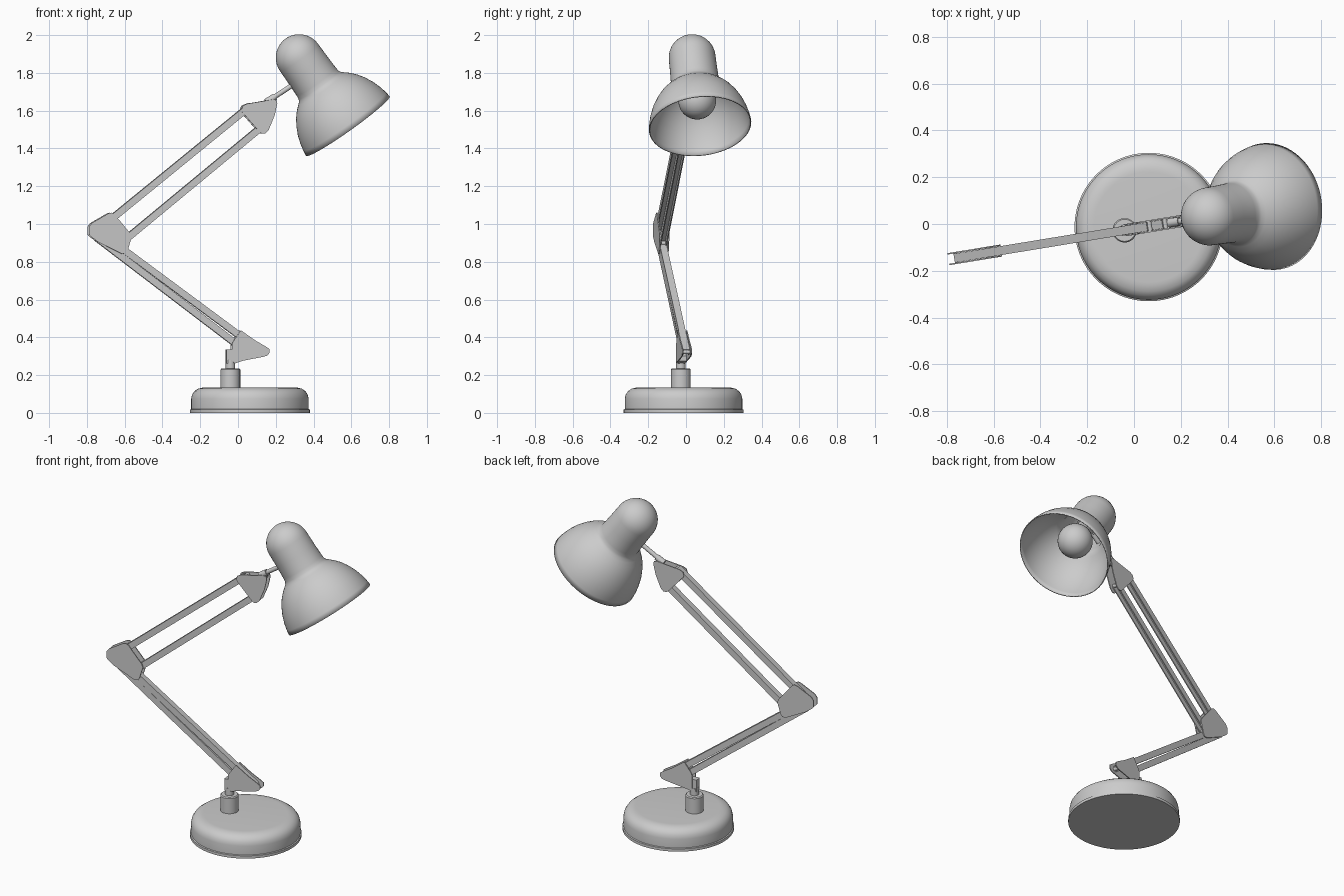
import bpy, bmesh, math
from mathutils import Vector, Matrix

if "Cube" in bpy.data.objects:
    bpy.data.objects.remove(bpy.data.objects["Cube"])

# The whole arm lies in one vertical plane, turned about the post
TURN = math.radians(9.3)
POST = Vector((-0.04, -0.027, 0))
U = Vector((math.cos(TURN), math.sin(TURN), 0))
V = Vector((-math.sin(TURN), math.cos(TURN), 0))
Z = Vector((0, 0, 1))


def P(x, off, z):
    """Front-view x and z, plus an offset across the arm plane, to world."""
    return POST + U * ((x - POST.x) / U.x) + V * off + Z * z


def finish(name, bm, solid=0, fix=True):
    if fix:
        bmesh.ops.recalc_face_normals(bm, faces=bm.faces[:])
    me = bpy.data.meshes.new(name)
    bm.to_mesh(me)
    bm.free()
    ob = bpy.data.objects.new(name, me)
    bpy.context.collection.objects.link(ob)
    bpy.ops.object.select_all(action='DESELECT')
    ob.select_set(True)
    bpy.context.view_layer.objects.active = ob
    bpy.ops.object.shade_smooth_by_angle(angle=math.radians(35))
    if solid:
        m = ob.modifiers.new("thickness", 'SOLIDIFY')
        m.thickness, m.offset = solid, 0
    return ob


def lathe(name, profile, origin, axis=Z, n=64, solid=0):
    """Revolve (radius, height) points about an axis."""
    bm = bmesh.new()
    vs = [bm.verts.new((r, 0, h)) for r, h in profile]
    es = [bm.edges.new(p) for p in zip(vs, vs[1:])]
    bmesh.ops.spin(bm, geom=vs + es, cent=(0, 0, 0), axis=(0, 0, 1),
                   angle=math.tau, steps=n, use_duplicate=False)
    bmesh.ops.remove_doubles(bm, verts=bm.verts[:], dist=1e-5)
    rot = Vector(axis).to_track_quat('Z', 'Y').to_matrix().to_4x4()
    bm.transform(Matrix.Translation(origin) @ rot)
    return finish(name, bm, solid)


def rod(name, a, b, r, n=20):
    d = b - a
    return lathe(name, [(0, 0), (r, 0), (r, d.length), (0, d.length)], a, d, n)


def prism(name, ring0, ring1):
    bm = bmesh.new()
    a = [bm.verts.new(p) for p in ring0]
    b = [bm.verts.new(p) for p in ring1]
    bm.faces.new(a)
    bm.faces.new(b[::-1])
    for i in range(len(a)):
        j = (i + 1) % len(a)
        bm.faces.new((a[i], b[i], b[j], a[j]))
    return finish(name, bm)


def plates(name, outline, pivots):
    """Pair of side plates joined by pivot pins."""
    for side, s in (("front", -1), ("back", 1)):
        prism(f"{name}_{side}_plate", [P(x, s * 0.020, z) for x, z in outline],
              [P(x, s * 0.026, z) for x, z in outline])
    for i, (x, z) in enumerate(pivots):
        rod(f"{name}_pin_{i + 1}", P(x, -0.024, z), P(x, 0.024, z), 0.011)


def bar(name, a, b, w=0.019, h=0.018, t=0.006):
    """Channel section, open on its underside, from a to b."""
    A, B = P(a[0], 0, a[1]), P(b[0], 0, b[1])
    N = (B - A).normalized().cross(V) * -1
    if N.z < 0:
        N.negate()
    sec = [(-w, -h), (-w, h), (w, h), (w, -h),
           (w - t, -h), (w - t, h - t), (t - w, h - t), (t - w, -h)]
    prism(name, [A + V * v + N * k for v, k in sec], [B + V * v + N * k for v, k in sec])


# Base, post and swivel
lathe("base", [(0, 0), (0.317, 0), (0.317, 0.017), (0.311, 0.02), (0.311, 0.075),
               (0.306, 0.097), (0.294, 0.115), (0.275, 0.128), (0.25, 0.134),
               (0.235, 0.135), (0, 0.135)], Vector((0.063, -0.013, 0)), n=96)
lathe("post", [(0, 0.12), (0.052, 0.12), (0.052, 0.23), (0.047, 0.236), (0, 0.236)], POST, n=40)
rod("swivel_neck", POST + Z * 0.23, POST + Z * 0.28, 0.025)
stem = [(-0.063, 0.262), (-0.063, 0.335), (-0.02, 0.335), (0.02, 0.30), (0.02, 0.275), (-0.02, 0.262)]
prism("swivel_stem", [P(x, -0.0195, z) for x, z in stem], [P(x, 0.0195, z) for x, z in stem])

# Arm pivots
low_a, low_a_end = (-0.635, 0.885), (0.125, 0.322)
low_b, low_b_end = (-0.746, 0.925), (0.0, 0.357)
up_a, up_a_end = (-0.757, 0.956), (0.066, 1.627)
up_b, up_b_end = (-0.62, 0.898), (0.132, 1.52)

# Side plates at the foot, elbow and head
plates("foot_bracket", [(0.012, 0.437), (0.085, 0.385), (0.145, 0.35), (0.162, 0.338),
                        (0.163, 0.318), (0.15, 0.303), (0.13, 0.297), (-0.025, 0.267),
                        (-0.036, 0.275), (-0.036, 0.365), (-0.025, 0.385)],
       [low_a_end, low_b_end])
plates("elbow", [(-0.793, 0.985), (-0.778, 1.005), (-0.69, 1.056), (-0.675, 1.06),
                 (-0.66, 1.054), (-0.574, 0.95), (-0.567, 0.93), (-0.588, 0.86),
                 (-0.598, 0.845), (-0.618, 0.842), (-0.745, 0.905), (-0.785, 0.935),
                 (-0.793, 0.945)], [up_a, up_b])
plates("head_bracket", [(0.014, 1.603), (0.02, 1.624), (0.042, 1.636), (0.185, 1.66),
                        (0.2, 1.655), (0.204, 1.64), (0.19, 1.575), (0.158, 1.497),
                        (0.142, 1.48), (0.122, 1.478), (0.106, 1.492), (0.02, 1.59)],
       [up_a_end, up_b_end, (0.18, 1.64)])

# Parallel arm bars
bar("lower_arm_top_bar", low_a, low_a_end, w=0.0185)
bar("lower_arm_bottom_bar", low_b, low_b_end, w=0.0175)
bar("upper_arm_top_bar", up_a, up_a_end)
bar("upper_arm_bottom_bar", up_b, up_b_end)

# Link from arm to lamp head
rod("head_link", P(0.155, 0, 1.648), P(0.35, 0, 1.775), 0.013)
rod("head_link_collar", P(0.15, 0, 1.645), P(0.195, 0, 1.673), 0.019)

# Lamp head: shade, cap and domed end turned as one thin shell
rim = P(0.582, 0, 1.518)
axis = U * -0.585 + Z * 0.811
shade = [(0.269, 0), (0.265, 0.03), (0.257, 0.067), (0.242, 0.112), (0.221, 0.155),
         (0.197, 0.192), (0.170, 0.222), (0.148, 0.241), (0.134, 0.254),
         (0.127, 0.268), (0.1245, 0.29), (0.122, 0.37)]
dome = [(0.121 * math.cos(t), 0.447 + 0.121 * math.sin(t))
        for t in (math.pi / 2 * i / 10 for i in range(10))] + [(0, 0.568)]
lathe("lamp_shade", shade + dome, rim, axis, n=80, solid=0.006)

# Bulb with its socket
ball = [(0.1 * math.sin(t), 0.167 - 0.1 * math.cos(t))
        for t in (math.pi * i / 20 for i in range(1, 17))]
lathe("bulb", [(0, 0.067)] + ball + [(0.05, 0.28), (0.05, 0.36), (0, 0.36)], rim, axis, n=48)
rod("bulb_socket", rim + axis * 0.33, rim + axis * 0.54, 0.06, 32)
